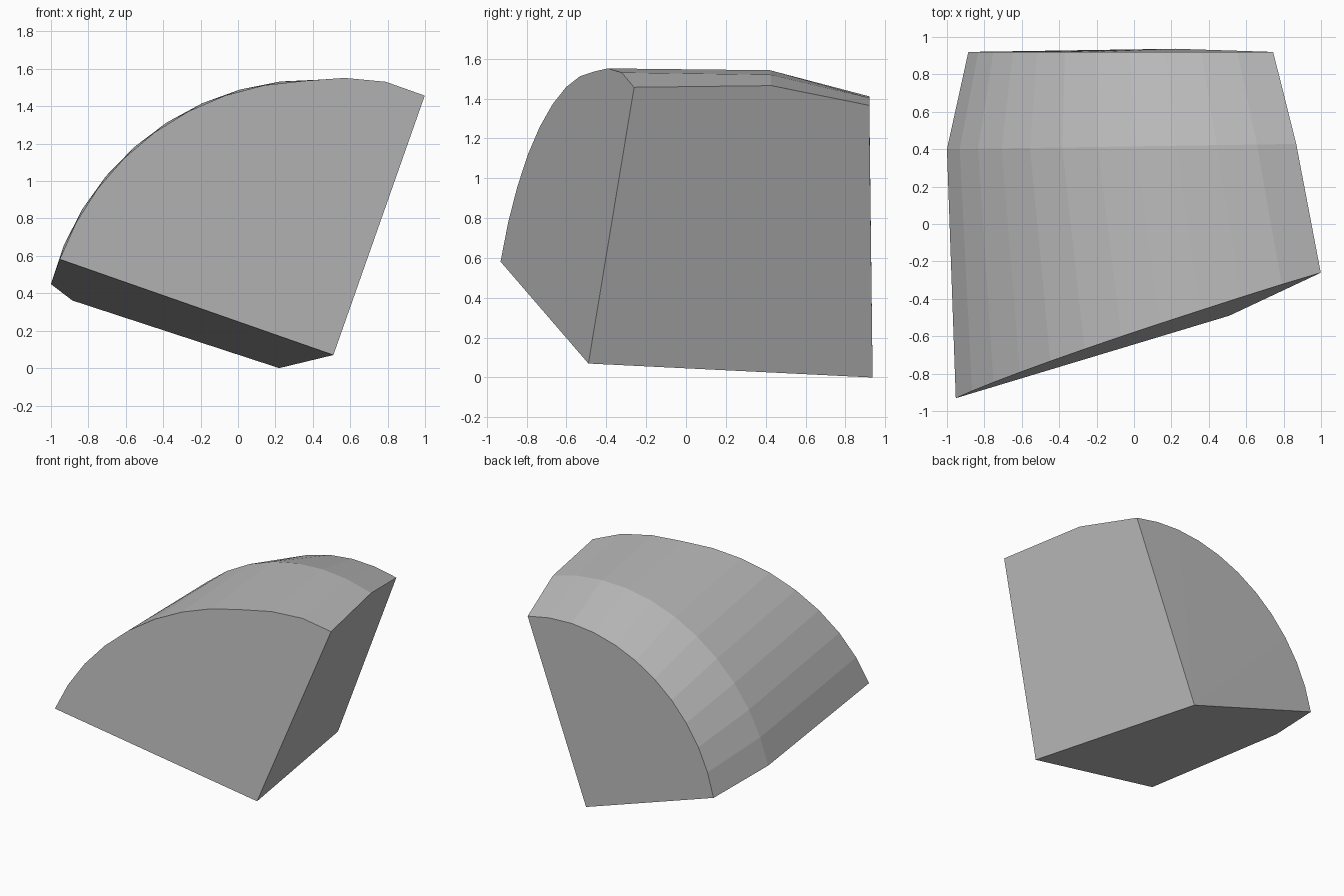
import bpy, bmesh, math

if "Cube" in bpy.data.objects:
    bpy.data.objects.remove(bpy.data.objects["Cube"])

SEGMENTS = 11
CX, CZ = 0.4, 0.1          # axis of the rounded shell


def arc(a0, a1, radius, depth, flare=0.0):
    """Arc in the xz plane from angle a0 to a1; flare widens it past the crown."""
    points = []
    for i in range(SEGMENTS + 1):
        a = a0 + (a1 - a0) * i / SEGMENTS
        r = radius + flare * min(1, max(0, 92 - a) / 16)
        x = CX + r * math.cos(math.radians(a))
        z = CZ + r * math.sin(math.radians(a))
        points.append((x, depth(x, z), z))
    return points


def front_depth(x, z):
    # slanted front cut plane
    return -0.49 + 0.320 * (x - 0.51) + 0.0527 * (z - 0.07)


bm = bmesh.new()
# front, shoulder and back rims of the wedge
rims = [
    arc(160.4, 66.2, 1.436, front_depth, 0.047),
    arc(166.0, 71.1, 1.443, lambda x, z: 0.415 + 0.015 * x),
    arc(168.5, 74.8, 1.312, lambda x, z: 0.92),
]
rims = [[bm.verts.new(p) for p in rim] for rim in rims]
front_tip = bm.verts.new((0.51, -0.49, 0.07))
back_tip = bm.verts.new((0.22, 0.937, 0.0))

# curved shell
for near, far in zip(rims, rims[1:]):
    for i in range(SEGMENTS):
        bm.faces.new((near[i], near[i + 1], far[i + 1], far[i]))

# flat front, fanned back
bm.faces.new([front_tip] + rims[0])
for i in range(SEGMENTS):
    bm.faces.new((back_tip, rims[2][i + 1], rims[2][i]))

# underside and right side cuts
for end in (0, -1):
    bm.faces.new([front_tip] + [rim[end] for rim in rims] + [back_tip])

bmesh.ops.recalc_face_normals(bm, faces=bm.faces)
mesh = bpy.data.meshes.new("rounded_wedge")
bm.to_mesh(mesh)
bm.free()

grey = bpy.data.materials.new("plain grey")
grey.diffuse_color = (0.5, 0.5, 0.5, 1)
grey.use_nodes = True
grey.node_tree.nodes["Principled BSDF"].inputs["Base Color"].default_value = grey.diffuse_color
mesh.materials.append(grey)
wedge = bpy.data.objects.new("rounded_wedge", mesh)
bpy.context.collection.objects.link(wedge)
